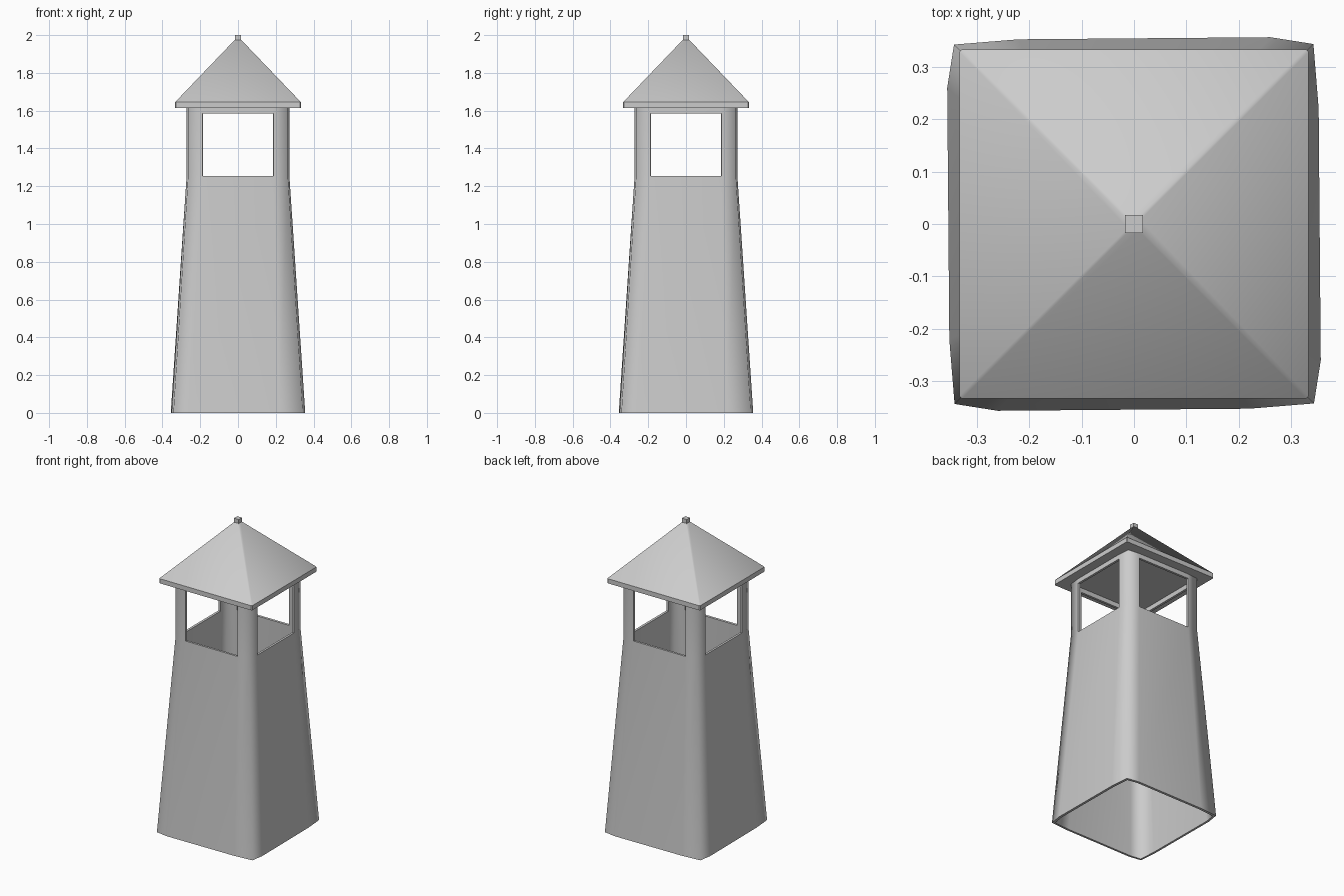
import bpy, bmesh, math

cube = bpy.data.objects.get("Cube")
if cube:
    bpy.data.objects.remove(cube, do_unlink=True)

stone = bpy.data.materials.new("plain_grey")
stone.use_nodes = True
stone.diffuse_color = (0.6, 0.6, 0.6, 1)
bsdf = next(n for n in stone.node_tree.nodes if n.type == 'BSDF_PRINCIPLED')
bsdf.inputs["Base Color"].default_value = stone.diffuse_color


def four_sided(quarter):
    """Repeat the points of one side around the vertical axis."""
    ring = []
    for x, y in quarter:
        ring.append((x, y))
    for _ in range(3):
        ring += [(-y, x) for x, y in ring[-len(quarter):]]
    return ring


def chamfered_square(half, cut):
    return four_sided([(half, cut - half), (half, half - cut)])


def loft(name, sections, capped=True, is_hole=None, wall=0, angle=40):
    """Skin a stack of (height, ring) sections, optionally as a thin shell."""
    bm = bmesh.new()
    rings = [[bm.verts.new((x, y, z)) for x, y in ring] for z, ring in sections]
    for level, (low, high) in enumerate(zip(rings, rings[1:])):
        count = len(low)
        for i in range(count):
            if is_hole and is_hole(level, i):
                continue
            j = (i + 1) % count
            bm.faces.new((low[i], low[j], high[j], high[i]))
    if capped:
        bm.faces.new(rings[0][::-1])
        bm.faces.new(rings[-1])
    mesh = bpy.data.meshes.new(name)
    bm.to_mesh(mesh)
    bm.free()
    mesh.materials.append(stone)
    obj = bpy.data.objects.new(name, mesh)
    bpy.context.collection.objects.link(obj)
    bpy.ops.object.select_all(action='DESELECT')
    obj.select_set(True)
    bpy.context.view_layer.objects.active = obj
    if wall:
        shell = obj.modifiers.new("wall", 'SOLIDIFY')
        shell.thickness = wall
        shell.offset = -1
        shell.use_even_offset = True
        bpy.ops.object.modifier_apply(modifier=shell.name)
    bpy.ops.object.shade_smooth_by_angle(angle=math.radians(angle))
    return obj


# Hollow tapering tower, open below, with a window in each side at the top
foot = four_sided([(0.356, -0.26), (0.352, 0.22), (0.342, 0.343)])
head = four_sided([(0.272, -0.187), (0.272, 0.187), (0.264, 0.264)])
loft("tower_walls",
     [(0, foot), (1.255, head), (1.585, head), (1.625, head)],
     capped=False, wall=0.015, angle=80,
     is_hole=lambda level, i: level == 1 and i % 3 == 0)

# Pyramid roof with a thin upright eave
loft("roof", [(1.615, chamfered_square(0.333, 0.005)),
              (1.645, chamfered_square(0.333, 0.005)),
              (1.98, chamfered_square(0.012, 0.004))])

# Small square finial
post = four_sided([(0.017, 0.017)])
loft("finial", [(1.95, post), (2.0, post)])
